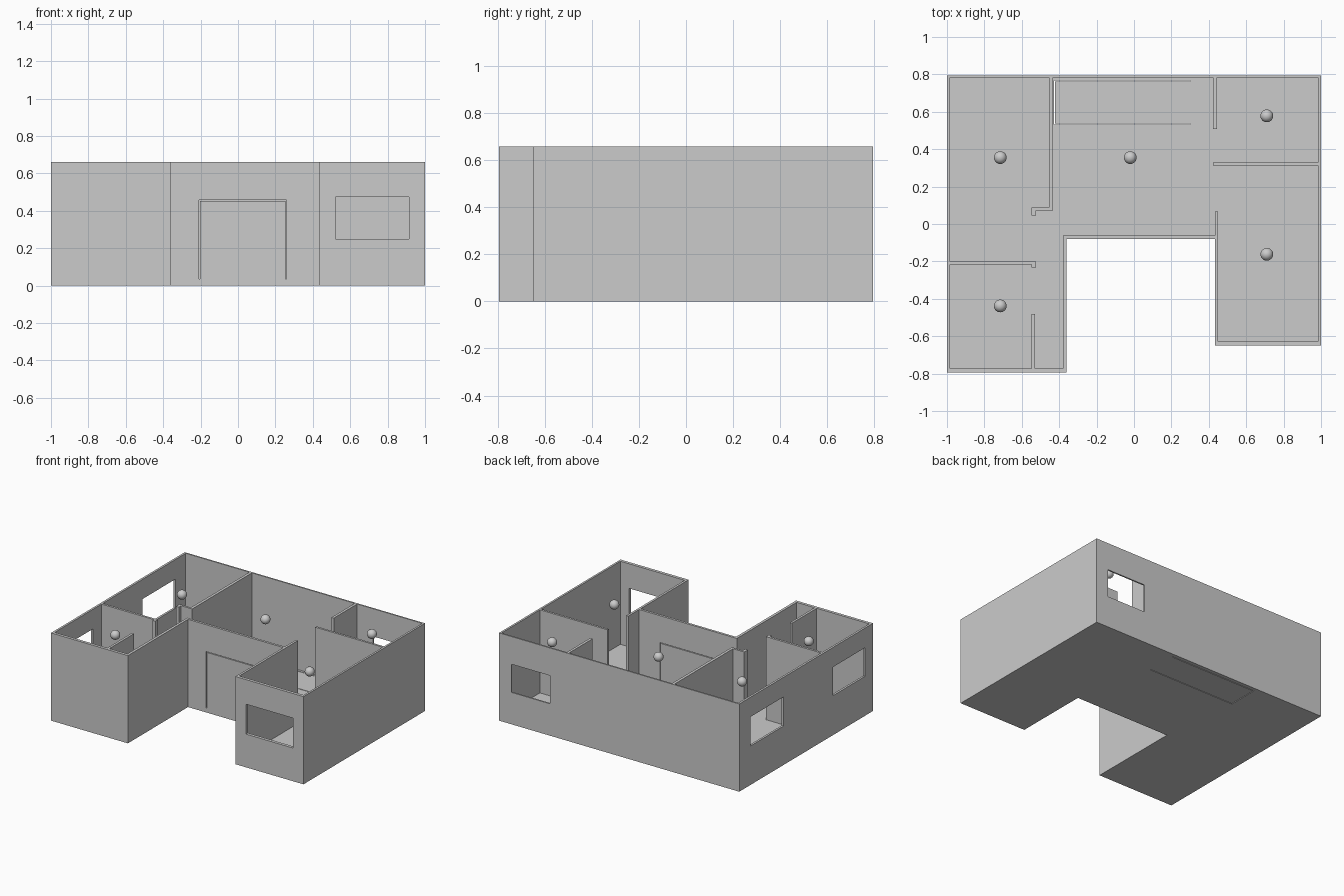
import bpy, bmesh

if "Cube" in bpy.data.objects:
    bpy.data.objects.remove(bpy.data.objects["Cube"])

H = 0.66       # wall height
F = 0.035      # floor slab thickness
S = 0.005      # seam width around the hatch panels


def prism(name, pts, z0, z1):
    """Extrude a counter-clockwise plan outline from z0 to z1."""
    bm = bmesh.new()
    face = bm.faces.new([bm.verts.new((x, y, z0)) for x, y in pts])
    ext = bmesh.ops.extrude_face_region(bm, geom=[face])
    top = [v for v in ext["geom"] if isinstance(v, bmesh.types.BMVert)]
    bmesh.ops.translate(bm, verts=top, vec=(0, 0, z1 - z0))
    bmesh.ops.recalc_face_normals(bm, faces=bm.faces)
    mesh = bpy.data.meshes.new(name)
    bm.to_mesh(mesh)
    bm.free()
    ob = bpy.data.objects.new(name, mesh)
    bpy.context.collection.objects.link(ob)
    return ob


def box(name, x0, x1, y0, y1, z0=F, z1=H):
    return prism(name, [(x0, y0), (x1, y0), (x1, y1), (x0, y1)], z0, z1)


def cut(target, cutter):
    """Subtract the cutter and delete it."""
    mod = target.modifiers.new("cut", 'BOOLEAN')
    mod.operation = 'DIFFERENCE'
    mod.solver = 'EXACT'
    mod.object = cutter
    cutter.hide_render = True
    bpy.context.view_layer.objects.active = target
    bpy.ops.object.modifier_apply(modifier=mod.name)
    bpy.data.objects.remove(cutter)


# U-shaped floor and outer walls
shell = prism("floor_and_outer_walls", [
    (-1, -0.795), (-0.36, -0.795), (-0.36, -0.08), (0.433, -0.08),
    (0.433, -0.65), (1, -0.65), (1, 0.795), (-1, 0.795)], 0, H)
cut(shell, prism("interior", [
    (-0.984, -0.773), (-0.38, -0.773), (-0.38, -0.062), (0.45, -0.062),
    (0.45, -0.627), (0.985, -0.627), (0.985, 0.784), (-0.984, 0.784)], F, H + 0.1))

# Windows: front right wing, back right room, two on the left side
for w in [(0.52, 0.915, -0.7, -0.6, 0.25, 0.475),
          (0.575, 0.898, 0.7, 0.9, 0.24, 0.452),
          (-1.1, -0.9, 0.269, 0.663, 0.293, 0.512),
          (-1.1, -0.9, -0.70, -0.317, 0.297, 0.512)]:
    cut(shell, box("window_cutter", *w))

# Seams around the front door panel (hinged at the bottom)
for w in [(-0.209, -0.209 + S, -0.1, -0.04, F, 0.458),
          (0.259 - S, 0.259, -0.1, -0.04, F, 0.458),
          (-0.209, 0.259, -0.1, -0.04, 0.458 - S, 0.458)]:
    cut(shell, box("door_seam", *w))

# Seams around the floor hatch (hinged at the right end)
for w in [(-0.427, 0.30, 0.762, 0.762 + S, -0.1, 0.1),
          (-0.427, 0.30, 0.532, 0.532 + S, -0.1, 0.1),
          (-0.427, -0.427 + S, 0.532, 0.762 + S, -0.1, 0.1)]:
    cut(shell, box("hatch_seam", *w))

# Inner partitions
prism("left_room_partition", [
    (-0.454, 0.784), (-0.454, 0.089), (-0.547, 0.089), (-0.547, 0.046),
    (-0.525, 0.046), (-0.525, 0.073), (-0.433, 0.073), (-0.433, 0.784)], F, H)
prism("left_cross_partition", [
    (-0.984, -0.217), (-0.547, -0.217), (-0.547, -0.233), (-0.525, -0.233),
    (-0.525, -0.20), (-0.984, -0.20)], F, H)
box("corridor_partition", -0.547, -0.529, -0.773, -0.48)
box("back_right_partition", 0.423, 0.443, 0.507, 0.784)
box("right_cross_partition", 0.423, 0.985, 0.314, 0.330)
box("right_wing_stub", 0.433, 0.45, -0.062, 0.068)

# Ceiling lamps, one per room
for i, (x, y) in enumerate([(-0.715, 0.355), (-0.02, 0.355), (0.71, 0.578),
                            (0.71, -0.162), (-0.715, -0.438)]):
    bpy.ops.mesh.primitive_uv_sphere_add(segments=32, ring_count=16, radius=0.034,
                                         location=(x, y, 0.585))
    bpy.context.object.name = f"lamp_globe_{i + 1}"
    bpy.ops.object.shade_smooth()
